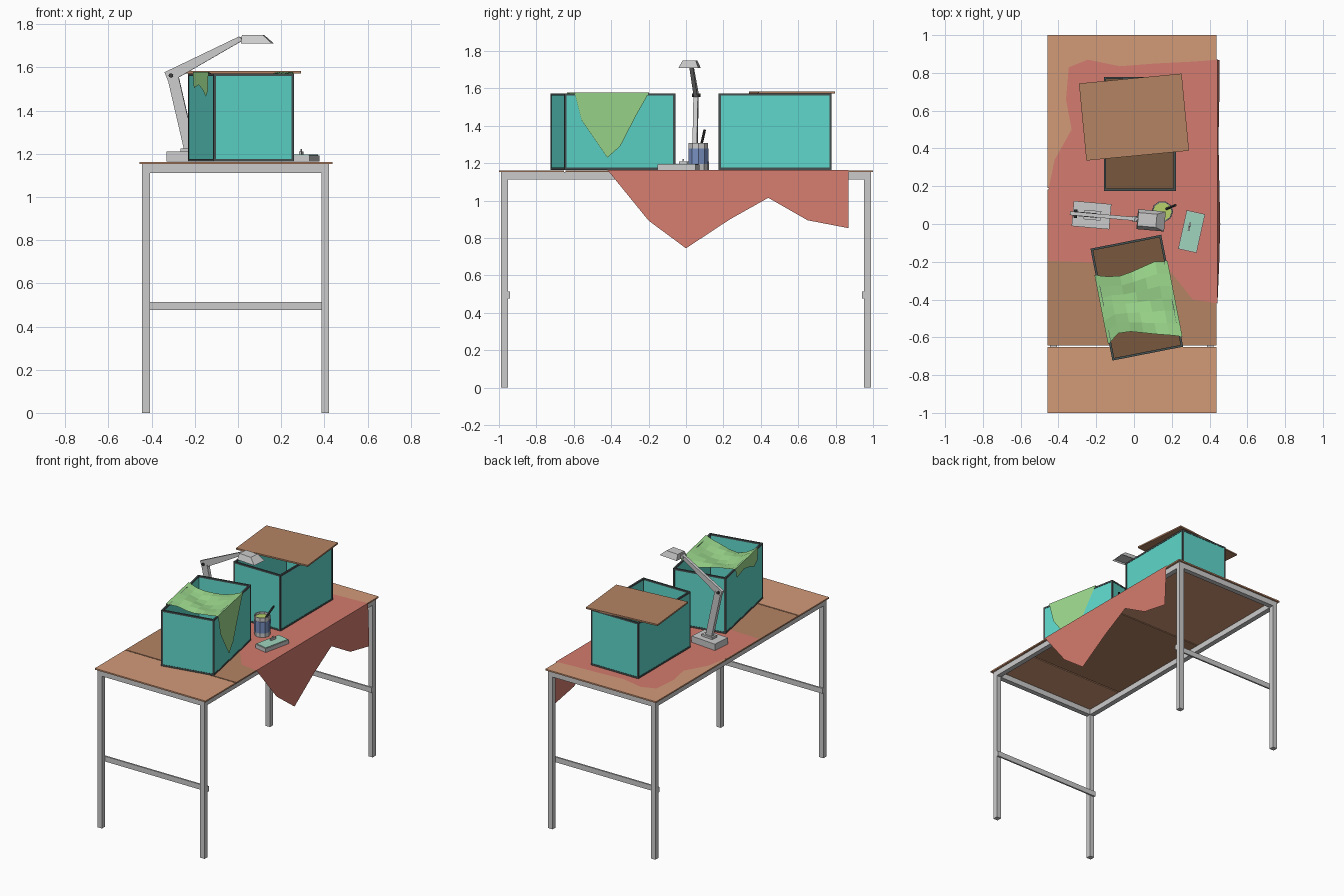
import bpy, bmesh, math
from mathutils import Matrix, Vector

if "Cube" in bpy.data.objects:
    bpy.data.objects.remove(bpy.data.objects["Cube"])


def material(name, rgb):
    m = bpy.data.materials.new(name)
    m.diffuse_color = (*[c ** 2.2 for c in rgb], 1)
    m.use_nodes = True
    m.node_tree.nodes["Principled BSDF"].inputs["Base Color"].default_value = m.diffuse_color
    return m


WOOD = material("light_wood", (0.82, 0.60, 0.47))
WOOD2 = material("dark_wood", (0.70, 0.51, 0.39))
RED = material("red_fabric", (0.83, 0.48, 0.43))
GREEN = material("green_fabric", (0.61, 0.85, 0.55))
TEAL = material("teal_panel", (0.37, 0.84, 0.79))
TRIM = material("dark_trim", (0.28, 0.32, 0.32))
FLOOR = material("brown_floor", (0.47, 0.35, 0.25))
BLUE = material("blue_glass", (0.47, 0.56, 0.75))
LIME = material("lime_filling", (0.72, 0.82, 0.42))
MINT = material("mint_pad", (0.62, 0.83, 0.74))
DARK = material("dark_grey", (0.25, 0.25, 0.25))


def finish(name, bm, mat=None, M=Matrix()):
    bmesh.ops.recalc_face_normals(bm, faces=bm.faces)
    me = bpy.data.meshes.new(name)
    bm.to_mesh(me)
    bm.free()
    ob = bpy.data.objects.new(name, me)
    ob.matrix_world = M
    if mat:
        me.materials.append(mat)
    bpy.context.collection.objects.link(ob)
    return ob


def boxes(name, spans, mat=None, M=Matrix()):
    """Each span is (x0, x1, y0, y1, z0, z1)."""
    bm = bmesh.new()
    for x0, x1, y0, y1, z0, z1 in spans:
        T = Matrix.Translation(((x0 + x1) / 2, (y0 + y1) / 2, (z0 + z1) / 2))
        S = Matrix.Diagonal((x1 - x0, y1 - y0, z1 - z0, 1))
        bmesh.ops.create_cube(bm, size=1, matrix=T @ S)
    return finish(name, bm, mat, M)


def loft(name, rings, mat=None, M=Matrix()):
    """Skin a closed solid through rings of equal point count."""
    bm = bmesh.new()
    vs = [[bm.verts.new(p) for p in r] for r in rings]
    n = len(vs[0])
    for a, b in zip(vs, vs[1:]):
        for i in range(n):
            j = (i + 1) % n
            bm.faces.new((a[i], a[j], b[j], b[i]))
    bm.faces.new(vs[0])
    bm.faces.new(vs[-1])
    return finish(name, bm, mat, M)


def plate(name, xz, y0, y1, mat=None, M=Matrix()):
    return loft(name, [[(x, y, z) for x, z in xz] for y in (y0, y1)], mat, M)


def rod(name, a, b, r, sides=8, mat=None, M=Matrix()):
    a, b = Vector(a), Vector(b)
    R = (b - a).to_track_quat('Z', 'Y').to_matrix().to_4x4()
    bm = bmesh.new()
    bmesh.ops.create_cone(bm, cap_ends=True, segments=sides, radius1=r, radius2=r,
                          depth=(b - a).length, matrix=Matrix.Translation((a + b) / 2) @ R)
    return finish(name, bm, mat, M)


def sheet(name, polys, mat, M=Matrix()):
    bm = bmesh.new()
    for p in polys:
        bm.faces.new([bm.verts.new(v) for v in p])
    bmesh.ops.remove_doubles(bm, verts=bm.verts, dist=1e-4)
    return finish(name, bm, mat, M)


def place(x, y, deg):
    return Matrix.Translation((x, y, 0)) @ Matrix.Rotation(math.radians(deg), 4, 'Z')


# table top in three boards
for name, y0, y1, mat in (("front_board", -1, -0.652, WOOD),
                          ("middle_board", -0.644, 0.183, WOOD2),
                          ("back_board", 0.19, 1, WOOD)):
    boxes(name, [(-0.457, 0.437, y0, y1, 1.152, 1.162)], mat)

# table frame
X0, X1, Y, W = -0.444, 0.422, 0.988, 0.036
boxes("legs", [(x, x + W, y, y + W, 0, 1.152) for x in (X0, X1 - W) for y in (-Y, Y - W)])
boxes("side_rails", [(x, x + W, -Y + W, Y - W, 1.112, 1.152) for x in (X0, X1 - W)])
boxes("end_rails", [(X0 + W, X1 - W, y, y + W, 1.112, 1.152) for y in (-Y, Y - W)])
boxes("stretchers", [(X0, X1, y, y + 0.012, 0.476, 0.514) for y in (-Y + W, Y - W - 0.012)])

# red cloth: flat part and overhang
flat = [(-0.345, 0.83), (-0.245, 0.87), (-0.075, 0.835), (0.12, 0.85), (0.32, 0.86), (0.442, 0.87),
        (0.442, -0.42), (0.31, -0.4), (0.2, -0.26), (0.12, -0.2), (-0.2, -0.205), (-0.452, -0.195),
        (-0.452, 0.185), (-0.42, 0.34), (-0.33, 0.5), (-0.36, 0.66)]
drop = [(-0.42, 1.164), (-0.2, 0.893), (0, 0.745), (0.235, 0.9), (0.44, 1.015), (0.65, 0.895),
        (0.868, 0.853), (0.87, 1.164)]
sheet("red_cloth", [[(x, y, 1.164) for x, y in flat],
                    [(0.442 + (1.164 - z) * 0.035, y, z) for y, z in drop]], RED)

# two open crates with dark edge trim
A, B = place(0.015, -0.39, 11.1), place(0.031, 0.477, 0)
Z0, Z1, HX, HY, T = 1.165, 1.573, 0.191, 0.302, 0.012
for side, M in (("front", A), ("back", B)):
    a, b = HX - 0.002, HY - 0.002
    boxes(side + "_crate_panels",
          [(s * a - (s > 0) * 0.008, s * a + (s < 0) * 0.008, -b, b, Z0, Z1 - 0.002) for s in (-1, 1)] +
          [(-a, a, s * b - (s > 0) * 0.008, s * b + (s < 0) * 0.008, Z0, Z1 - 0.002) for s in (-1, 1)],
          TEAL, M)
    boxes(side + "_crate_floor", [(-a, a, -b, b, Z0, Z0 + 0.01)], FLOOR, M)
    bars = []
    for x in (-HX, HX - T):
        bars += [(x, x + T, y, y + T, Z0, Z1) for y in (-HY, HY - T)]
        bars += [(x, x + T, -HY, HY, z, z + T) for z in (Z0, Z1 - T)]
    for y in (-HY, HY - T):
        bars += [(-HX, HX, y, y + T, z, z + T) for z in (Z0, Z1 - T)]
    boxes(side + "_crate_trim", bars, TRIM, M)

# loose lid on the back crate
boxes("crate_lid", [(-0.273, 0.273, -0.205, 0.205, Z1, Z1 + 0.011)], WOOD2, place(0, 0.566, 5.5))

# green cloth sagging over the front crate, with a hanging flap on each side
far = [0.16, 0.14, 0.13, 0.14, 0.155, 0.17, 0.158]
near = [-0.213, -0.166, -0.17, -0.19, -0.21, -0.228, -0.248]
U, NV = 0.197, 6


def cloth_point(i, j):
    u, t = -U + 2 * U * i / 6, j / NV
    sag = 1 - (u / U) ** 2
    z = 1.579 - sag * (0.04 + 0.01 * math.sin(t * 9 + i))
    return (u, near[i] + (far[i] - near[i]) * t, z)


polys = [[cloth_point(i, j), cloth_point(i + 1, j), cloth_point(i + 1, j + 1), cloth_point(i, j + 1)]
         for i in range(6) for j in range(NV)]
right = [(-0.21, 1.43), (-0.07, 1.23), (0, 1.29), (0.084, 1.45)]
left = [(-0.2, 1.49), (-0.15, 1.465), (-0.08, 1.495), (0.016, 1.52), (0.135, 1.505)]
for i, flap in ((0, left), (6, right)):
    u = cloth_point(i, 0)[0]
    polys.append([(u, v, z) for v, z in flap] + [cloth_point(i, j) for j in range(NV, -1, -1)])
sheet("green_cloth", polys, GREEN, A)

# desk lamp
L = place(-0.225, 0.047, -5)
boxes("lamp_base", [(-0.1, 0.1, -0.067, 0.067, 1.164, 1.21)], None, L)
boxes("lamp_bracket", [(-0.04, 0.05, -0.025, 0.025, 1.205, 1.225)], None, L)
plate("lamp_lower_arm", [(-0.022, 1.21), (0.03, 1.21), (-0.052, 1.565), (-0.1, 1.545)],
      -0.012, 0.012, None, L)
plate("lamp_upper_arm", [(-0.095, 1.528), (0.235, 1.718), (0.228, 1.742), (-0.115, 1.578)],
      -0.01, 0.01, None, L)
rod("lamp_elbow_bolt", (-0.085, -0.022, 1.563), (-0.085, 0.022, 1.563), 0.01, 8, DARK, L)
rod("lamp_neck_joint", (0.23, -0.015, 1.73), (0.23, 0.015, 1.73), 0.013, 8, None, L)
boxes("lamp_neck", [(0.23, 0.255, -0.008, 0.008, 1.722, 1.738)], None, L)


def rect(x0, x1, h, z):
    return [(x0, -h, z), (x1, -h, z), (x1, h, z), (x0, h, z)]


loft("lamp_head", [rect(0.255, 0.378, 0.046, 1.72), rect(0.243, 0.39, 0.053, 1.71),
                   rect(0.247, 0.345, 0.035, 1.75)], None, L)

# drinking glass with blue band, filling and stirring stick
C = place(0.15, 0.066, 0)


def ring(r, z, n=10):
    return [(r * math.cos(k * math.tau / n), r * math.sin(k * math.tau / n), z) for k in range(n)]


loft("glass", [ring(0.053, 1.165), ring(0.055, 1.308), ring(0.049, 1.308), ring(0.049, 1.285)], None, C)
loft("glass_band", [ring(0.0555, 1.195), ring(0.0565, 1.278)], BLUE, C)
loft("glass_filling", [ring(0.0485, 1.284), ring(0.0485, 1.292)], LIME, C)
rod("stirring_stick", (0.0, 0.005, 1.25), (0.07, 0.034, 1.378), 0.007, 6, DARK, C)

# small tray with a mint pad and a knob
P = place(0.305, -0.04, -12.5)
boxes("tray", [(-0.05, 0.05, -0.105, 0.105, 1.164, 1.192)], None, P)
boxes("tray_pad", [(-0.046, 0.046, -0.1, 0.1, 1.19, 1.196)], MINT, P)
boxes("tray_knob", [(-0.022, -0.012, 0.0, 0.045, 1.195, 1.21),
                    (-0.02, -0.014, 0.018, 0.026, 1.21, 1.222)], None, P)
